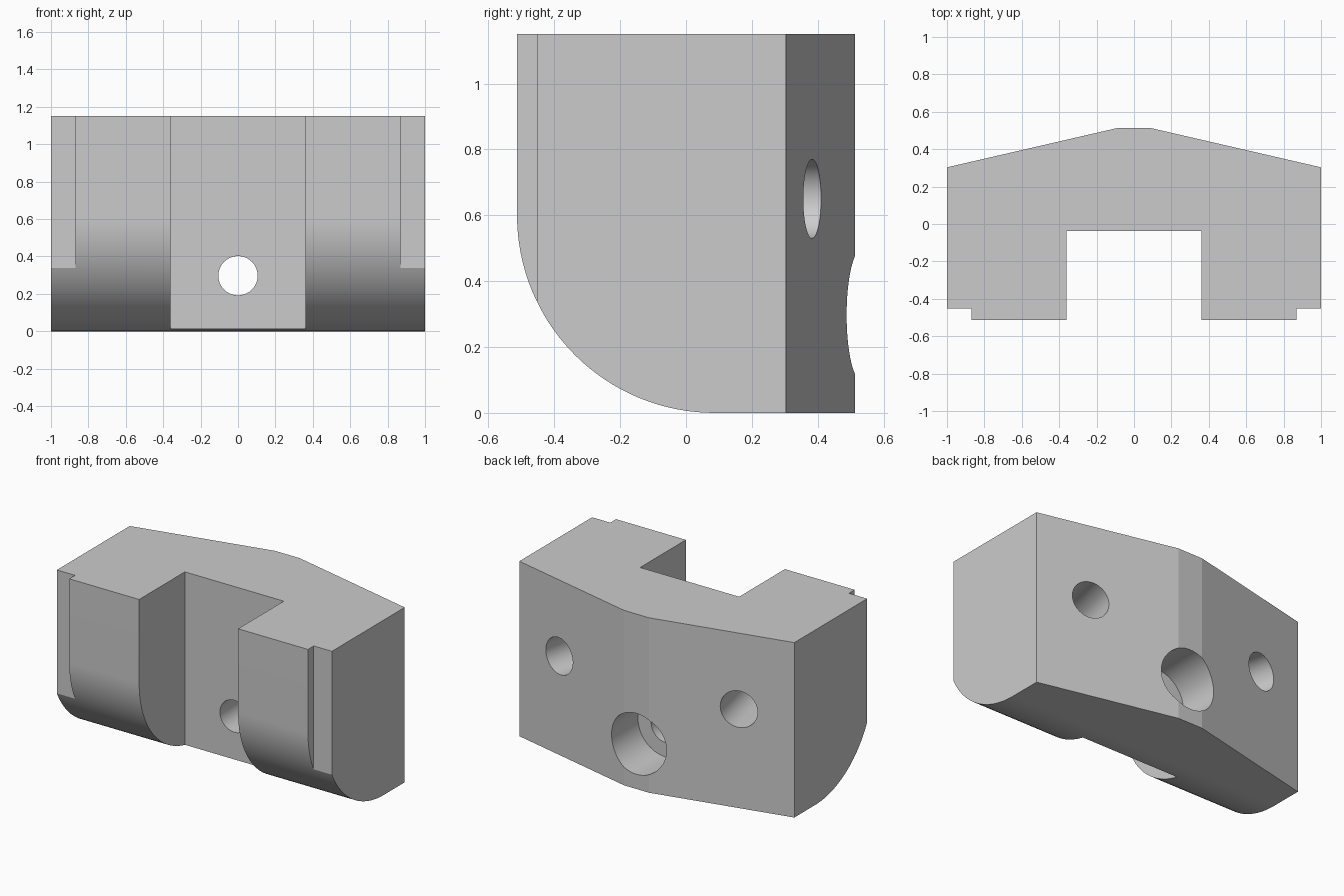
import bpy, bmesh, math
from mathutils import Vector, Matrix

cube = bpy.data.objects.get("Cube")
if cube:
    bpy.data.objects.remove(cube, do_unlink=True)

grey = bpy.data.materials.new("light grey")
grey.use_nodes = True
grey.diffuse_color = (0.6, 0.6, 0.6, 1)
grey.node_tree.nodes["Principled BSDF"].inputs["Base Color"].default_value = (0.6, 0.6, 0.6, 1)


def finish(name, bm):
    bmesh.ops.recalc_face_normals(bm, faces=bm.faces[:])
    mesh = bpy.data.meshes.new(name)
    bm.to_mesh(mesh)
    bm.free()
    mesh.materials.append(grey)
    obj = bpy.data.objects.new(name, mesh)
    bpy.context.collection.objects.link(obj)
    return obj


def prism(name, points, direction):
    """Extrude a closed outline along a direction."""
    bm = bmesh.new()
    face = bm.faces.new([bm.verts.new(p) for p in points])
    result = bmesh.ops.extrude_face_region(bm, geom=[face])
    verts = [g for g in result["geom"] if isinstance(g, bmesh.types.BMVert)]
    bmesh.ops.translate(bm, verts=verts, vec=direction)
    return finish(name, bm)


def rod(name, start, end, radius):
    """Round cutter between two points."""
    start, end = Vector(start), Vector(end)
    axis = end - start
    bm = bmesh.new()
    bmesh.ops.create_cone(
        bm, cap_ends=True, segments=64, radius1=radius, radius2=radius, depth=axis.length,
        matrix=Matrix.Translation((start + end) / 2) @ axis.to_track_quat("Z", "Y").to_matrix().to_4x4())
    return finish(name, bm)


def combine(obj, tool, operation):
    mod = obj.modifiers.new(tool.name, "BOOLEAN")
    mod.operation, mod.solver, mod.object = operation, "EXACT", tool
    bpy.context.view_layer.objects.active = obj
    bpy.ops.object.modifier_apply(modifier=mod.name)
    bpy.data.objects.remove(tool, do_unlink=True)


# Side profile with the large rounded lower front edge
HEIGHT, FRONT, R = 1.15, -0.513, 0.6
STEPS = 32
side = [(0.8, 0), (0.8, HEIGHT), (FRONT, HEIGHT)]
for i in range(STEPS + 1):
    a = math.pi / 2 * i / STEPS
    side.append((FRONT + R - R * math.cos(a), R - R * math.sin(a)))
block = prism("bracket_block", [(-1.2, y, z) for y, z in side], (2.4, 0, 0))

# Plan outline: tapered back, stepped front corners and central notch
half = [(0.09, 0.513), (1, 0.303), (1, -0.453), (0.868, -0.453),
        (0.868, -0.8), (0.36, -0.8), (0.36, -0.038)]
plan = half + [(-x, y) for x, y in reversed(half)]
combine(block, prism("plan_outline", [(x, y, -0.2) for x, y in plan], (0, 0, 1.6)), "INTERSECT")

# Central bolt hole with a wide counterbore from the back
combine(block, rod("bolt_hole", (0, -0.3, 0.297), (0, 0.4, 0.297), 0.105), "DIFFERENCE")
combine(block, rod("counterbore", (0, 0.213, 0.297), (0, 0.8, 0.297), 0.2), "DIFFERENCE")

# Blind holes square to the tapered back faces
for s in (-1, 1):
    centre = Vector((s * 0.653, 0.383, 0.65))
    normal = Vector((s * 0.21, 0.91, 0)).normalized()
    combine(block, rod("blind_hole", centre - normal * 0.42, centre + normal * 0.3, 0.12), "DIFFERENCE")

# Smooth only the rounded edge and hole walls
bpy.ops.object.select_all(action="DESELECT")
block.select_set(True)
bpy.context.view_layer.objects.active = block
bpy.ops.object.shade_smooth_by_angle(angle=math.radians(10))
